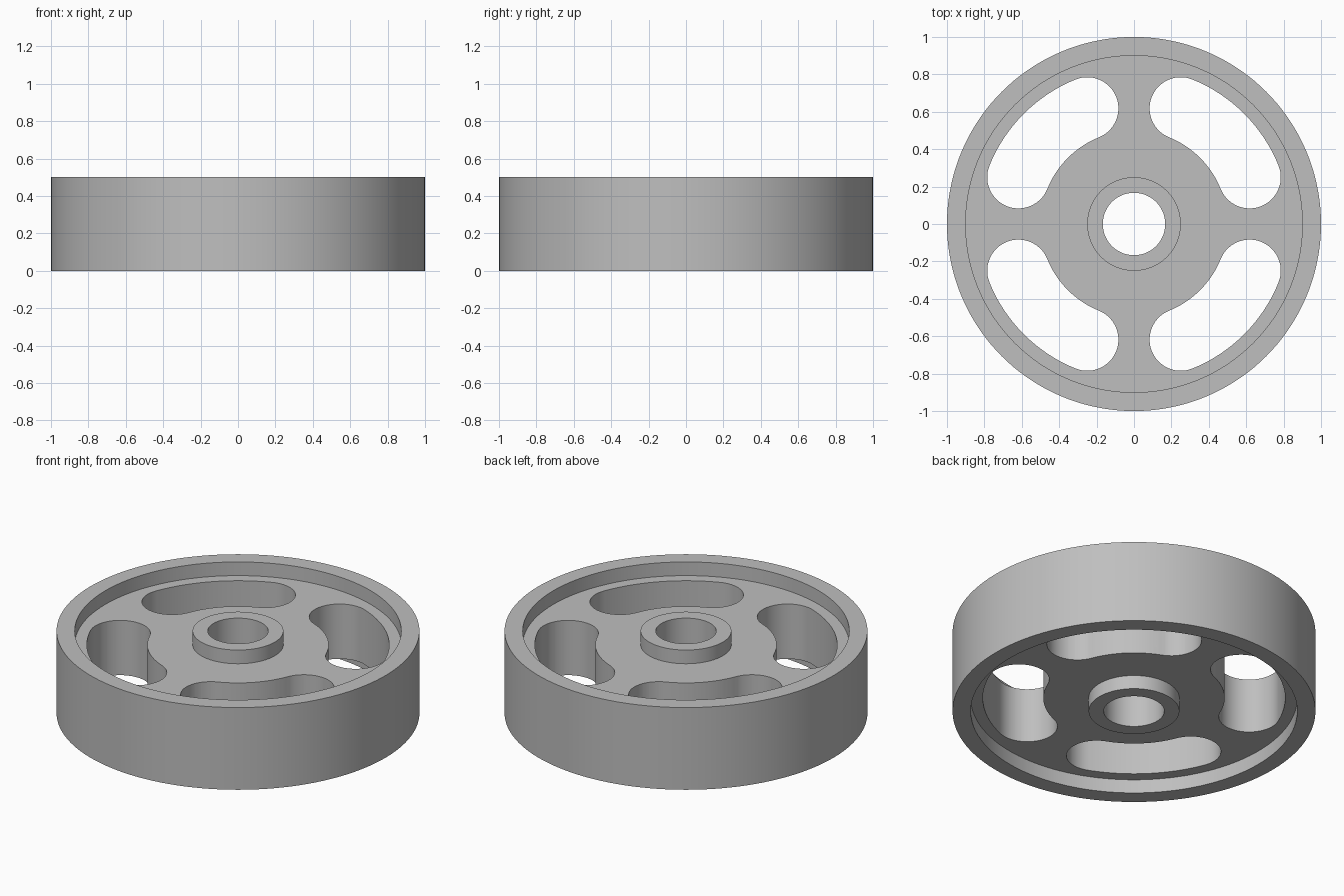
import bpy
import bmesh
from math import sin, cos, pi, acos

if "Cube" in bpy.data.objects:
    bpy.data.objects.remove(bpy.data.objects["Cube"], do_unlink=True)

HEIGHT = 0.5
RECESS = HEIGHT / 6
BORE, HUB, RIM_IN, RIM_OUT = 1 / 6, 0.25, 0.9, 1.0
SLOT_MID, SLOT_R = 2 / 3, 1 / 6
SEGMENTS = 144

grey = bpy.data.materials.new("plain grey")
grey.use_nodes = True
colour = (0.52, 0.52, 0.52, 1)
grey.diffuse_color = colour
grey.node_tree.nodes["Principled BSDF"].inputs["Base Color"].default_value = colour


def make_object(name, bm):
    bmesh.ops.recalc_face_normals(bm, faces=bm.faces[:])
    mesh = bpy.data.meshes.new(name)
    bm.to_mesh(mesh)
    bm.free()
    mesh.materials.append(grey)
    obj = bpy.data.objects.new(name, mesh)
    bpy.context.collection.objects.link(obj)
    return obj


def lathe(name, profile):
    """Revolve a closed (radius, z) profile around the z axis."""
    bm = bmesh.new()
    rings = []
    for i in range(SEGMENTS):
        a = 2 * pi * i / SEGMENTS
        rings.append([bm.verts.new((r * cos(a), r * sin(a), z)) for r, z in profile])
    n = len(profile)
    for i, ring in enumerate(rings):
        after = rings[(i + 1) % SEGMENTS]
        for j in range(n):
            k = (j + 1) % n
            bm.faces.new((ring[j], after[j], after[k], ring[k]))
    return make_object(name, bm)


def arc(cx, cy, r, start, end, steps):
    angles = [start + (end - start) * i / steps for i in range(steps + 1)]
    return [(cx + r * cos(a), cy + r * sin(a)) for a in angles]


def slot_outline(turn):
    """Curved slot with round ends, leaving straight-sided spokes."""
    high = acos((SLOT_R + HEIGHT / 6) / SLOT_MID)
    low = pi / 2 - high
    a, b = low + turn, high + turn
    outer = arc(0, 0, SLOT_MID + SLOT_R, a, b, 20)
    cap_b = arc(SLOT_MID * cos(b), SLOT_MID * sin(b), SLOT_R, b, b + pi, 28)
    inner = arc(0, 0, SLOT_MID - SLOT_R, b, a, 16)
    cap_a = arc(SLOT_MID * cos(a), SLOT_MID * sin(a), SLOT_R, a + pi, a + 2 * pi, 28)
    return outer[:-1] + cap_b[:-1] + inner[:-1] + cap_a[:-1]


# Wheel: rim and hub at full height, thinner web between them
lo, hi = RECESS, HEIGHT - RECESS
wheel = lathe("wheel", [
    (BORE, 0), (HUB, 0), (HUB, lo), (RIM_IN, lo), (RIM_IN, 0), (RIM_OUT, 0),
    (RIM_OUT, HEIGHT), (RIM_IN, HEIGHT), (RIM_IN, hi), (HUB, hi),
    (HUB, HEIGHT), (BORE, HEIGHT)])

# Four slots through the web
bm = bmesh.new()
for q in range(4):
    base = bm.faces.new([bm.verts.new((x, y, -0.1)) for x, y in slot_outline(q * pi / 2)])
    grown = bmesh.ops.extrude_face_region(bm, geom=[base], use_keep_orig=True)
    top = [v for v in grown["geom"] if isinstance(v, bmesh.types.BMVert)]
    bmesh.ops.translate(bm, verts=top, vec=(0, 0, HEIGHT + 0.2))
cutter = make_object("slot_cutter", bm)
cutter.hide_render = True

bpy.ops.object.select_all(action="DESELECT")
wheel.select_set(True)
bpy.context.view_layer.objects.active = wheel
cut = wheel.modifiers.new("slots", "BOOLEAN")
cut.operation = "DIFFERENCE"
cut.solver = "EXACT"
cut.object = cutter
bpy.ops.object.modifier_apply(modifier=cut.name)
bpy.data.objects.remove(cutter, do_unlink=True)

bpy.ops.object.shade_smooth_by_angle(angle=pi / 6)
